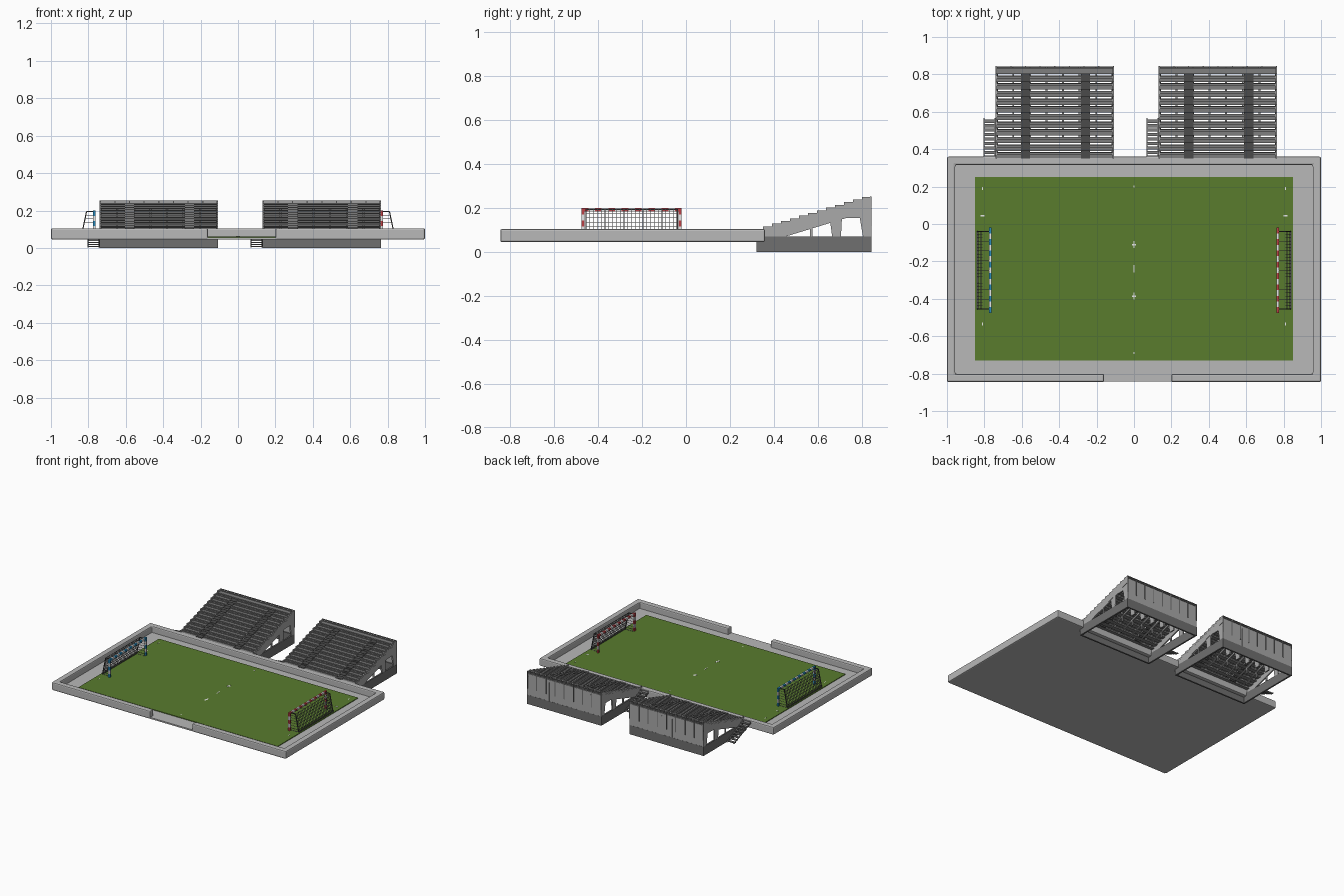
import bpy, bmesh
from mathutils import Vector

if "Cube" in bpy.data.objects:
    bpy.data.objects.remove(bpy.data.objects["Cube"])


def material(name, r, g, b):
    m = bpy.data.materials.new(name)
    m.use_nodes = True
    m.diffuse_color = (r, g, b, 1)
    m.node_tree.nodes["Principled BSDF"].inputs["Base Color"].default_value = (r, g, b, 1)
    return m


CONCRETE = material("light concrete", 0.48, 0.48, 0.48)
GRASS = material("grass green", 0.1, 0.2, 0.027)
STEEL = material("stand grey", 0.21, 0.21, 0.21)
FRAME = material("frame grey", 0.4, 0.4, 0.4)
BASE = material("base dark grey", 0.16, 0.16, 0.16)
DARK = material("dark grey", 0.07, 0.07, 0.07)
WHITE = material("white", 0.8, 0.8, 0.8)
BLUE = material("goal blue", 0.02, 0.25, 0.5)
RED = material("goal red", 0.5, 0.05, 0.06)


def add_box(bm, x0, x1, y0, y1, z0, z1, index=0):
    r = bmesh.ops.create_cube(bm, size=1)
    for v in r["verts"]:
        v.co = ((x0 + x1) / 2 + v.co.x * (x1 - x0),
                (y0 + y1) / 2 + v.co.y * (y1 - y0),
                (z0 + z1) / 2 + v.co.z * (z1 - z0))
    for f in {f for v in r["verts"] for f in v.link_faces}:
        f.material_index = index


def add_prism(bm, points, axis, a, b):
    """Extrude an outline along x (points are y, z) or z (points are x, y)."""
    at = (lambda p: (a, p[0], p[1])) if axis == "x" else (lambda p: (p[0], p[1], a))
    face = bm.faces.new([bm.verts.new(at(p)) for p in points])
    out = bmesh.ops.extrude_face_region(bm, geom=[face])
    shift = Vector((b - a, 0, 0)) if axis == "x" else Vector((0, 0, b - a))
    for v in out["geom"]:
        if isinstance(v, bmesh.types.BMVert):
            v.co += shift


def add_strut(bm, p, q, t):
    """Square bar between two points."""
    p, q = Vector(p), Vector(q)
    r = bmesh.ops.create_cube(bm, size=1)
    turn = (q - p).to_track_quat("Z", "Y")
    for v in r["verts"]:
        v.co = (p + q) / 2 + turn @ Vector((v.co.x * t, v.co.y * t, v.co.z * (q - p).length))


def finish(bm, name, *mats):
    bmesh.ops.recalc_face_normals(bm, faces=bm.faces)
    me = bpy.data.meshes.new(name)
    bm.to_mesh(me)
    bm.free()
    for m in mats:
        me.materials.append(m)
    ob = bpy.data.objects.new(name, me)
    bpy.context.collection.objects.link(ob)
    return ob


def boxes(name, mat, items):
    bm = bmesh.new()
    for b in items:
        add_box(bm, *b)
    return finish(bm, name, mat)


# Pitch: slab, grass and the low wall with a front entrance
FRONT, BACK, WALL = -0.845, 0.36, 0.044
boxes("floor_slab", CONCRETE, [(-0.99, 0.99, FRONT + 0.003, BACK - 0.01, 0.046, 0.057)])
boxes("grass", GRASS, [(-0.85, 0.85, -0.73, 0.25, 0.055, 0.062)])
bm = bmesh.new()
inner = 1 - WALL
add_prism(bm, [(-0.16, FRONT), (-1, FRONT), (-1, BACK), (1, BACK), (1, FRONT), (0.2, FRONT),
               (0.2, FRONT + WALL), (inner, FRONT + WALL), (inner, BACK - WALL),
               (-inner, BACK - WALL), (-inner, FRONT + WALL), (-0.16, FRONT + WALL)],
          "z", 0.046, 0.105)
wall = finish(bm, "perimeter_wall", CONCRETE)
bev = wall.modifiers.new("rounded edges", "BEVEL")
bev.width, bev.segments = 0.008, 2

# Faint pitch marks
marks = [(0, -0.11, 0.004, 0.018), (0, -0.11, 0.012, 0.004), (0, -0.24, 0.003, 0.02),
         (0, -0.385, 0.004, 0.018), (0, -0.385, 0.012, 0.004), (0, 0.2, 0.004, 0.006),
         (0, -0.69, 0.004, 0.006)]
for s in (-1, 1):
    marks += [(s * 0.81, 0.19, 0.003, 0.008), (s * 0.81, 0.045, 0.01, 0.004),
              (s * 0.81, -0.535, 0.003, 0.008)]
boxes("pitch_marks", WHITE,
      [(x - w, x + w, y - d, y + d, 0.061, 0.063) for x, y, w, d in marks])


# Goals: striped frame, net and back supports
def goal(side, name, colour):
    y0, y1, top, ground, stripes = -0.475, -0.02, 0.2, 0.06, 15
    mouth, rear, foot = side * 0.768, side * 0.81, side * 0.838
    h = 0.007
    bm = bmesh.new()
    for y in (y0 + h, y1 - h):
        for k in range(5):
            step = (top - ground) / 5
            add_box(bm, mouth - h, mouth + h, y - h, y + h,
                    ground + k * step, ground + (k + 1) * step, k % 2)
    step = (y1 - y0) / stripes
    for k in range(stripes):
        add_box(bm, mouth - h, mouth + h, y0 + k * step, y0 + (k + 1) * step,
                top - 2 * h, top, k % 2)
    finish(bm, name + "_goal_frame", colour, WHITE)

    bm = bmesh.new()
    z = top - 0.006
    n0, n1, strands = y0 + 0.02, y1 - 0.02, 24
    for k in range(strands + 1):
        y = n0 + (n1 - n0) * k / strands
        add_strut(bm, (rear, y, z), (foot, y, ground), 0.0025)
        if k % 3 == 0:
            add_strut(bm, (mouth, y, z), (rear, y, z), 0.002)
    for k in range(8):
        t = k / 7
        x, zz = rear + (foot - rear) * t, z + (ground - z) * t
        add_strut(bm, (x, n0, zz), (x, n1, zz), 0.0025)
        for y in (n0, n1):
            add_strut(bm, (mouth, y, zz), (x, y, zz), 0.002)
    finish(bm, name + "_goal_net", STEEL)

    bm = bmesh.new()
    for y in (n0, n1):
        add_strut(bm, (mouth, y, z), (rear, y, z), 0.006)
        add_strut(bm, (rear, y, z), (foot, y, ground), 0.006)
        add_strut(bm, (mouth, y, ground), (foot, y, ground), 0.006)
    add_strut(bm, (foot, n0, ground + 0.003), (foot, n1, ground + 0.003), 0.008)
    finish(bm, name + "_goal_supports", DARK)


goal(-1, "right", BLUE)
goal(1, "left", RED)


# Spectator stands
ROWS, RUN, RISE, Y0, Z0 = 12, 0.041, 0.0122, 0.35, 0.105


def stand(x0, name):
    x1, yb = x0 + 0.633, 0.843
    aisles = [(x0 + 0.135, x0 + 0.185), (x0 + 0.456, x0 + 0.506)]
    spans = [(x0, aisles[0][0]), (aisles[0][1], aisles[1][0]), (aisles[1][1], x1)]

    # Open rectangular plinth
    t = 0.012
    boxes(name + "_plinth", BASE,
          [(x0, x1, 0.32, 0.32 + t, 0, 0.07), (x0, x1, yb - t, yb, 0, 0.07),
           (x0, x0 + t, 0.32 + t, yb - t, 0, 0.07), (x1 - t, x1, 0.32 + t, yb - t, 0, 0.07)])

    # Tiers with narrow gaps, benches and aisle steps
    treads, benches, steps = [], [], []
    for i in range(ROWS):
        y, z = Y0 + i * RUN, Z0 + i * RISE
        treads.append((x0, x1, y, y + RUN - 0.007, z - 0.01, z))
        if i < ROWS - 1:
            benches += [(a, b, y + 0.018, y + 0.032, z + 0.003, z + 0.009) for a, b in spans]
            steps += [(a, b, y, y + RUN, z - 0.009, z + 0.003) for a, b in aisles]
    boxes(name + "_tiers", STEEL, treads)
    boxes(name + "_benches", STEEL, benches)
    boxes(name + "_aisle_steps", DARK, steps)

    # Stepped side cheeks above the sloping underside
    outline = [(yb, 0.2), (0.445, 0.07), (Y0, 0.07)]
    for i in range(ROWS):
        y, z = Y0 + i * RUN, Z0 + (i + 1) * RISE
        outline += [(y, z), (min(y + RUN, yb), z)]
    bm = bmesh.new()
    for x in (x0, x1 - 0.008):
        add_prism(bm, outline, "x", x, x + 0.008)
    finish(bm, name + "_side_cheeks", FRAME)

    # Repeated support frames: beam, middle column and tapered rear column
    bm = bmesh.new()
    frames = 8
    for k in range(frames):
        x = x0 + 0.001 + (x1 - x0 - 0.012) * k / (frames - 1)
        for shape in ([(0.44, 0.07), (0.45, 0.07), (yb, 0.19), (yb, 0.215)],
                      [(0.67, 0.155), (0.69, 0.155), (yb, 0.155), (yb, 0.2), (0.8, 0.19)],
                      [(0.665, 0.07), (0.705, 0.07), (0.71, 0.165), (0.655, 0.148)],
                      [(0.805, 0.07), (yb, 0.07), (yb, 0.16), (0.79, 0.16)],
                      [(0.565, 0.07), (0.575, 0.07), (0.575, 0.115), (0.565, 0.112)]):
            add_prism(bm, shape, "x", x, x + 0.01)
    finish(bm, name + "_support_frames", FRAME)

    # Rear cladding, ribs and top rail
    boxes(name + "_rear_panel", FRAME, [(x0, x1, yb - 0.005, yb - 0.001, 0.07, 0.235)])
    ribs = []
    for k in range(9):
        x = x0 + 0.003 + (x1 - x0 - 0.006) * k / 8
        ribs.append((x - 0.003, x + 0.003, yb - 0.004, yb + 0.002, 0.12, 0.25))
    boxes(name + "_rear_ribs", BASE, ribs)
    boxes(name + "_top_rail", STEEL,
          [(x0, x1, yb - 0.006, yb, z, z + 0.006) for z in (0.238, 0.248)])

    # Open side stairs descending towards the rear
    sx, n, y_top, y_end = x0 - 0.065, 9, 0.35, 0.565
    run = (y_end - y_top) / n
    boxes(name + "_side_stairs", STEEL,
          [(sx, x0, y_top + k * run, y_top + k * run + 0.017,
            0.092 - k * 0.011, 0.099 - k * 0.011) for k in range(n)])
    bm = bmesh.new()
    for x in (sx + 0.003, x0 - 0.004):
        add_strut(bm, (x, y_top, 0.089), (x, y_end, 0.004), 0.006)
    finish(bm, name + "_stair_stringers", BASE)


stand(-0.74, "right_stand")
stand(0.132, "left_stand")
